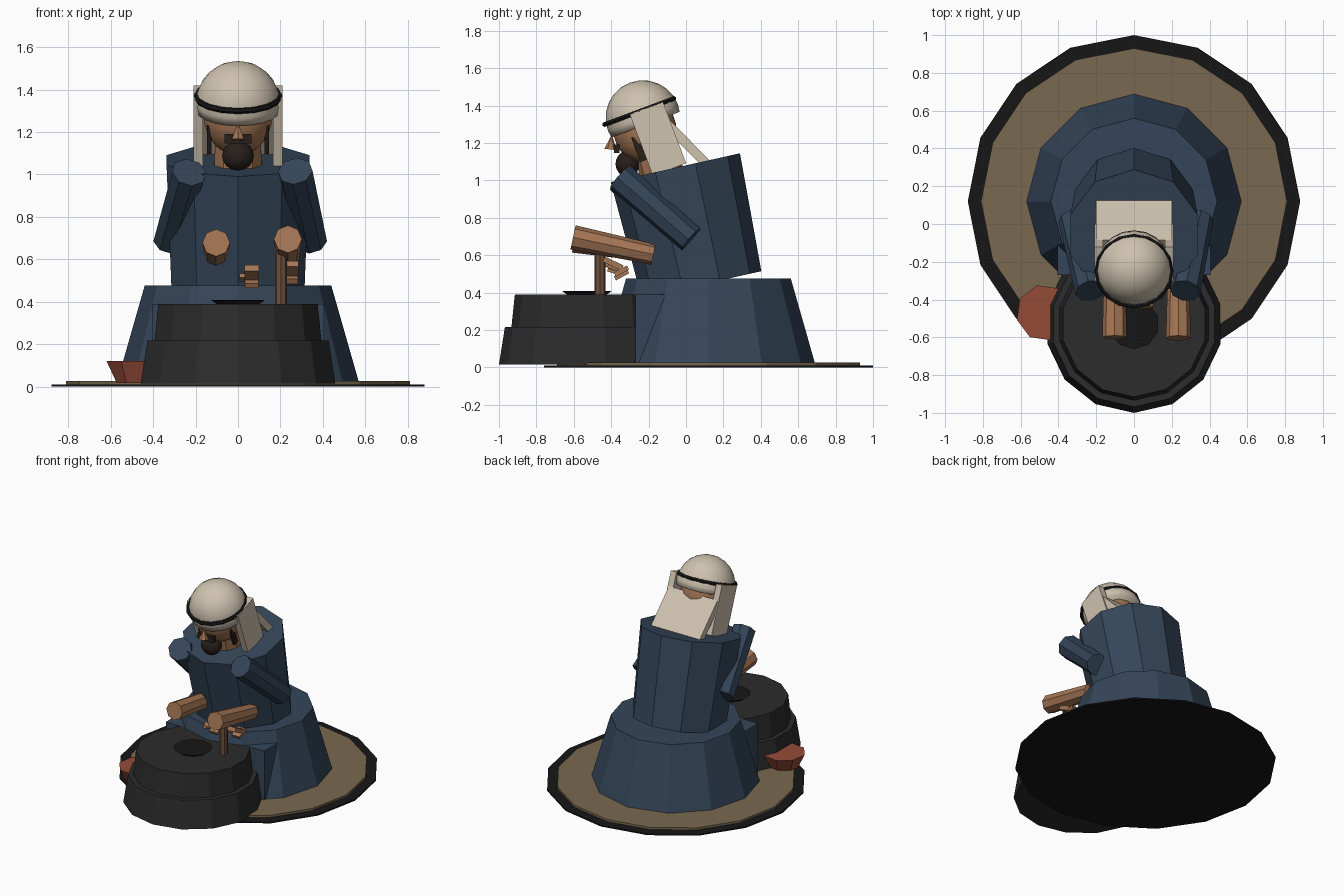
import bpy, bmesh, math
from mathutils import Vector

if "Cube" in bpy.data.objects:
    bpy.data.objects.remove(bpy.data.objects["Cube"])


def mat(name, r, g, b):
    m = bpy.data.materials.new(name)
    m.diffuse_color = (r, g, b, 1)
    m.use_nodes = True
    m.node_tree.nodes["Principled BSDF"].inputs["Base Color"].default_value = m.diffuse_color
    return m


NAVY = mat("navy_cloth", 0.035, 0.06, 0.1)
CREAM = mat("cream_cloth", 0.62, 0.54, 0.43)
SKIN = mat("skin", 0.37, 0.18, 0.09)
BLACK = mat("black", 0.008, 0.008, 0.008)
IRON = mat("iron", 0.025, 0.025, 0.025)
MAT = mat("straw", 0.19, 0.14, 0.08)
CLAY = mat("clay", 0.3, 0.07, 0.04)
WOOD = mat("wood", 0.15, 0.08, 0.045)
HAIR = mat("hair", 0.02, 0.014, 0.011)


def finish(name, m, smooth=False):
    o = bpy.context.object
    o.name = name
    o.data.materials.append(m)
    if smooth:
        bpy.ops.object.shade_smooth_by_angle(angle=math.radians(40))
    return o


def frustum(name, m, sides, r1, r2, x, y, z0, z1):
    bpy.ops.mesh.primitive_cone_add(vertices=sides, radius1=r1, radius2=r2, depth=z1 - z0,
                                    location=(x, y, (z0 + z1) / 2))
    return finish(name, m)


def limb(name, m, sides, p, q, r1, r2):
    p, q = Vector(p), Vector(q)
    d = q - p
    bpy.ops.mesh.primitive_cone_add(vertices=sides, radius1=r1, radius2=r2, depth=d.length,
                                    location=(p + q) / 2,
                                    rotation=d.to_track_quat('Z', 'Y').to_euler())
    return finish(name, m)


def box(name, m, loc, size, tilt=0):
    bpy.ops.mesh.primitive_cube_add(size=1, location=loc, rotation=(tilt, 0, 0))
    bpy.context.object.scale = size
    return finish(name, m)


def ball(name, m, loc, radii, seg=14, rings=9, tilt=0):
    bpy.ops.mesh.primitive_uv_sphere_add(segments=seg, ring_count=rings, radius=1,
                                         location=loc, rotation=(tilt, 0, 0))
    bpy.context.object.scale = radii
    return finish(name, m, True)


# ground mat
frustum("mat_rim", BLACK, 16, 0.88, 0.88, 0, 0.12, 0, 0.01)
frustum("straw_mat", MAT, 16, 0.81, 0.81, 0, 0.12, 0.005, 0.026)

# seated robe, knees block and leaning torso
frustum("robe_skirt", NAVY, 12, 0.57, 0.44, 0, 0.12, 0.02, 0.476)
box("knee_block", NAVY, (0, -0.14, 0.205), (0.81, 0.26, 0.37))
bpy.ops.mesh.primitive_cone_add(vertices=10, radius1=0.328, radius2=0.354, depth=0.64,
                                location=(0, 0.013, 0.755), rotation=(0.22, 0, 0))
finish("torso", NAVY)

# neck and head
limb("neck", SKIN, 10, (0, -0.12, 1.0), (0, -0.18, 1.22), 0.12, 0.11)
ball("head", SKIN, (0, -0.22, 1.27), (0.165, 0.17, 0.18))
frustum("nose", SKIN, 6, 0.033, 0.0, 0, -0.4, 1.165, 1.245).rotation_euler = (-0.1, 0, 0)
ball("beard", HAIR, (0, -0.312, 1.088), (0.075, 0.065, 0.07), 12, 8)
box("moustache", HAIR, (0, -0.37, 1.168), (0.125, 0.03, 0.045))
for s in (-1, 1):
    box("sideburn", HAIR, (s * 0.135, -0.25, 1.17), (0.02, 0.04, 0.14), 0.36)

# head cloth: dome cut below its equator, cord, side and back flaps
dome = ball("head_cloth_dome", CREAM, (0, -0.23, 1.335), (0.2, 0.2, 0.2), 20, 12, 0.36)
bm = bmesh.new()
bm.from_mesh(dome.data)
cut = bmesh.ops.bisect_plane(bm, geom=bm.verts[:] + bm.edges[:] + bm.faces[:],
                             plane_co=(0, 0, -0.2), plane_no=(0, 0, -1), clear_outer=True)
bmesh.ops.holes_fill(bm, edges=[e for e in bm.edges if e.is_boundary], sides=0)
bm.to_mesh(dome.data)
bm.free()
bpy.ops.mesh.primitive_torus_add(major_segments=16, minor_segments=6, major_radius=0.197,
                                 minor_radius=0.014, location=(0, -0.25, 1.368),
                                 rotation=(0.36, 0, 0))
finish("head_cord", BLACK)
for s in (-1, 1):
    box("side_flap", CREAM, (s * 0.187, -0.15, 1.222), (0.046, 0.19, 0.35), 0.36)
box("back_flap", CREAM, (0, 0.007, 1.192), (0.4, 0.05, 0.31), 0.78)

# sleeves, forearms and hands
limb("sleeve_left", NAVY, 8, (-0.23, -0.353, 1.01), (-0.325, 0.027, 0.685), 0.083, 0.076)
limb("sleeve_right", NAVY, 8, (0.27, -0.353, 1.016), (0.345, 0.027, 0.685), 0.083, 0.076)
limb("forearm_left", SKIN, 8, (-0.103, -0.6, 0.678), (-0.103, -0.2, 0.62), 0.065, 0.055)
limb("forearm_right", SKIN, 8, (0.235, -0.604, 0.695), (0.235, -0.174, 0.604), 0.066, 0.055)
for x, z in ((0.065, 0.535), (0.25, 0.555)):
    box("palm", SKIN, (x, -0.39, z), (0.07, 0.11, 0.03), -0.45)
    box("fingers", SKIN, (x, -0.345, z - 0.04), (0.065, 0.08, 0.025), 0.5)
    box("thumb", SKIN, (x - 0.045, -0.39, z - 0.02), (0.025, 0.06, 0.022), -0.3)

# two-tier oven with lid, upright stick, clay bowl
frustum("oven_base", IRON, 14, 0.47, 0.438, 0, -0.53, 0.015, 0.217)
frustum("oven_top", IRON, 14, 0.405, 0.385, 0, -0.53, 0.2, 0.39)
frustum("oven_opening", BLACK, 10, 0.1, 0.133, 0, -0.53, 0.385, 0.408)
frustum("stick", WOOD, 8, 0.029, 0.029, 0.203, -0.46, 0.38, 0.66)
frustum("clay_bowl", CLAY, 8, 0.1, 0.15, -0.475, -0.47, 0.018, 0.122).rotation_euler = (0, 0, 0.25)
